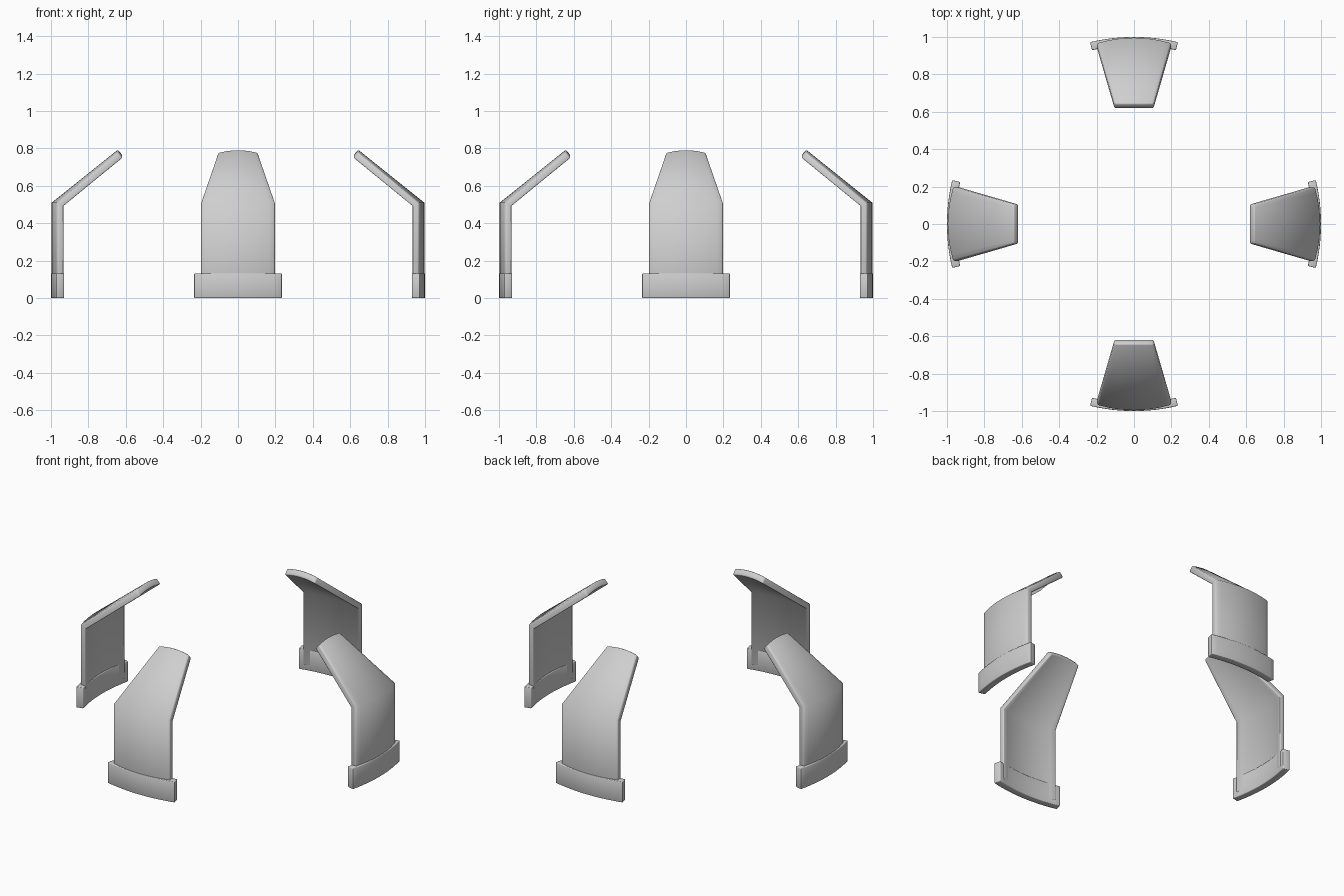
import bpy, bmesh, math

if "Cube" in bpy.data.objects:
    bpy.data.objects.remove(bpy.data.objects["Cube"])

COLS = 12  # columns across each curved slab

grey = bpy.data.materials.new("light grey")
grey.diffuse_color = (0.62, 0.62, 0.62, 1)
grey.use_nodes = True
grey.node_tree.nodes["Principled BSDF"].inputs["Base Color"].default_value = grey.diffuse_color


def slab(name, outer, inner, angle, bevel):
    """Closed curved slab; outer/inner map (row, u in -1..1) to a point, facing -y."""
    rows = outer.rows
    bm = bmesh.new()
    grids = []
    for surf in (outer, inner):
        grids.append([[bm.verts.new(surf(r, -1 + 2 * c / COLS)) for c in range(COLS + 1)]
                      for r in range(rows)])
    o, i = grids
    for g in grids:
        for r in range(rows - 1):
            for c in range(COLS):
                bm.faces.new((g[r][c], g[r][c + 1], g[r + 1][c + 1], g[r + 1][c]))
    for c in range(COLS):      # bottom and top rims
        for r in (0, rows - 1):
            bm.faces.new((o[r][c], o[r][c + 1], i[r][c + 1], i[r][c]))
    for r in range(rows - 1):  # side rims
        for c in (0, COLS):
            bm.faces.new((o[r][c], o[r + 1][c], i[r + 1][c], i[r][c]))
    bmesh.ops.recalc_face_normals(bm, faces=bm.faces)
    for f in bm.faces:
        f.smooth = True
    me = bpy.data.meshes.new(name)
    bm.to_mesh(me)
    bm.free()
    me.materials.append(grey)
    ob = bpy.data.objects.new(name, me)
    bpy.context.collection.objects.link(ob)
    ob.rotation_euler.z = angle
    mod = ob.modifiers.new("soft_edges", 'BEVEL')
    mod.width, mod.segments = bevel, 2
    mod.limit_method, mod.angle_limit = 'ANGLE', math.radians(60)
    return ob


class Surface:
    """Rows of (half width, centre radius, z, sag in y, sag in z)."""
    def __init__(self, table):
        self.table, self.rows = table, len(table)

    def __call__(self, r, u):
        w, rad, z, sy, sz = self.table[r]
        return (w * u, -(rad - sy * u * u), z - sz * u * u)


class Arc:
    """Rows of z on a cylinder around the origin."""
    def __init__(self, radius, half_angle, heights):
        self.radius, self.half, self.z, self.rows = radius, half_angle, heights, len(heights)

    def __call__(self, r, u):
        a = u * self.half
        return (self.radius * math.sin(a), -self.radius * math.cos(a), self.z[r])


panel_out = Surface([(0.197, 0.996, 0.03, 0.03, 0),
                     (0.197, 0.996, 0.51, 0.03, 0),
                     (0.105, 0.643, 0.792, 0, 0.014)])
panel_in = Surface([(0.197, 0.962, 0.03, 0.03, 0),
                    (0.197, 0.962, 0.492, 0.03, 0),
                    (0.105, 0.617, 0.763, 0, 0.014)])
half = math.asin(0.235)
base_out = Arc(1.0, half, (0, 0.132))
base_in = Arc(0.956, half, (0, 0.132))

# Four identical bent shields around the centre, each on a curved foot
for k, side in enumerate(("front", "right", "back", "left")):
    ang = k * math.pi / 2
    slab(side + "_bent_panel", panel_out, panel_in, ang, 0.007)
    slab(side + "_curved_foot", base_out, base_in, ang, 0.004)
